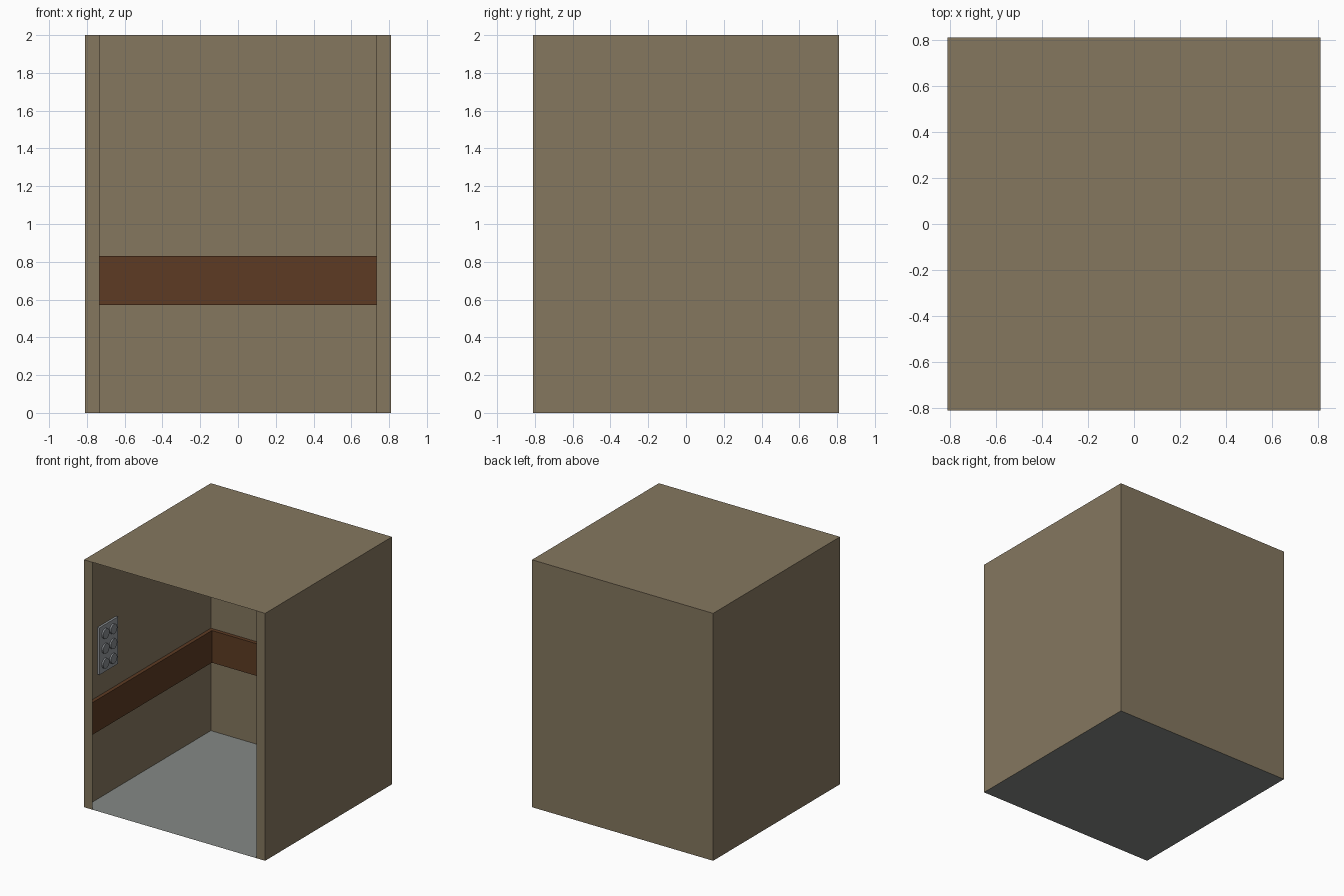
import bpy, bmesh, math
from mathutils import Matrix

if "Cube" in bpy.data.objects:
    bpy.data.objects.remove(bpy.data.objects["Cube"])


def material(name, r, g, b):
    lin = [(c / 255 / 12.92) if c < 10 else ((c / 255 + 0.055) / 1.055) ** 2.4 for c in (r, g, b)]
    m = bpy.data.materials.new(name)
    m.diffuse_color = (*lin, 1)
    m.use_nodes = True
    m.node_tree.nodes["Principled BSDF"].inputs["Base Color"].default_value = m.diffuse_color
    return m


tan = material("tan_panel", 133, 119, 95)
floor_grey = material("floor_grey", 133, 137, 134)
wood = material("brown_wood", 93, 59, 35)
metal = material("metal_grey", 146, 150, 154)
button_grey = material("button_grey", 134, 138, 142)


def finish(name, bm, mat):
    me = bpy.data.meshes.new(name)
    bm.to_mesh(me)
    bm.free()
    me.materials.append(mat)
    ob = bpy.data.objects.new(name, me)
    bpy.context.collection.objects.link(ob)
    return ob


def sheet(name, mat, *corners):
    bm = bmesh.new()
    bm.faces.new([bm.verts.new(c) for c in corners])
    return finish(name, bm, mat)


def box(name, mat, lo, hi):
    bm = bmesh.new()
    size = [b - a for a, b in zip(lo, hi)]
    mid = [(a + b) / 2 for a, b in zip(lo, hi)]
    bmesh.ops.create_cube(bm, size=1, matrix=Matrix.Translation(mid) @ Matrix.Diagonal((*size, 1)))
    return finish(name, bm, mat)


W, H, OPEN = 0.81, 2.0, 0.733

# Floor and ceiling sheets
sheet("floor", floor_grey, (-W, -W, 0), (W, -W, 0), (W, W, 0), (-W, W, 0))
sheet("ceiling", tan, (-W, -W, H), (W, -W, H), (W, W, H), (-W, W, H))

# Thin walls and narrow front returns beside the opening
sheet("back_wall", tan, (W, W, 0), (-W, W, 0), (-W, W, H), (W, W, H))
for side, s in (("left", -1), ("right", 1)):
    sheet(side + "_wall", tan, (s * W, -W, 0), (s * W, W, 0), (s * W, W, H), (s * W, -W, H))
    sheet(side + "_front_return", tan, (s * OPEN, -W, 0), (s * W, -W, 0), (s * W, -W, H), (s * OPEN, -W, H))

# Wooden bumper band wrapping the three inner walls
T, GAP, Z0, Z1 = 0.03, 0.002, 0.57, 0.83
E = W - GAP
bm = bmesh.new()
outline = [(-E, -E), (-E + T, -E), (-E + T, E - T), (E - T, E - T), (E - T, -E), (E, -E), (E, E), (-E, E)]
face = bm.faces.new([bm.verts.new((x, y, Z0)) for x, y in outline])
ext = bmesh.ops.extrude_face_region(bm, geom=[face])
bmesh.ops.translate(bm, vec=(0, 0, Z1 - Z0), verts=[g for g in ext["geom"] if isinstance(g, bmesh.types.BMVert)])
bmesh.ops.recalc_face_normals(bm, faces=bm.faces)
finish("bumper_band", bm, wood)

# Control plate on the left wall
PX = -W + 0.02
box("control_plate", metal, (-W + GAP, -0.64, 1.01), (PX, -0.405, 1.39))

# Two columns of three round buttons
for col, y in enumerate((-0.572, -0.472)):
    for row in range(3):
        bm = bmesh.new()
        place = Matrix.Translation((PX + 0.005, y, 1.08 + row * 0.12)) @ Matrix.Rotation(math.pi / 2, 4, 'Y')
        bmesh.ops.create_cone(bm, cap_ends=True, segments=20, radius1=0.04, radius2=0.04, depth=0.016, matrix=place)
        finish(f"button_{col}_{row}", bm, button_grey)
